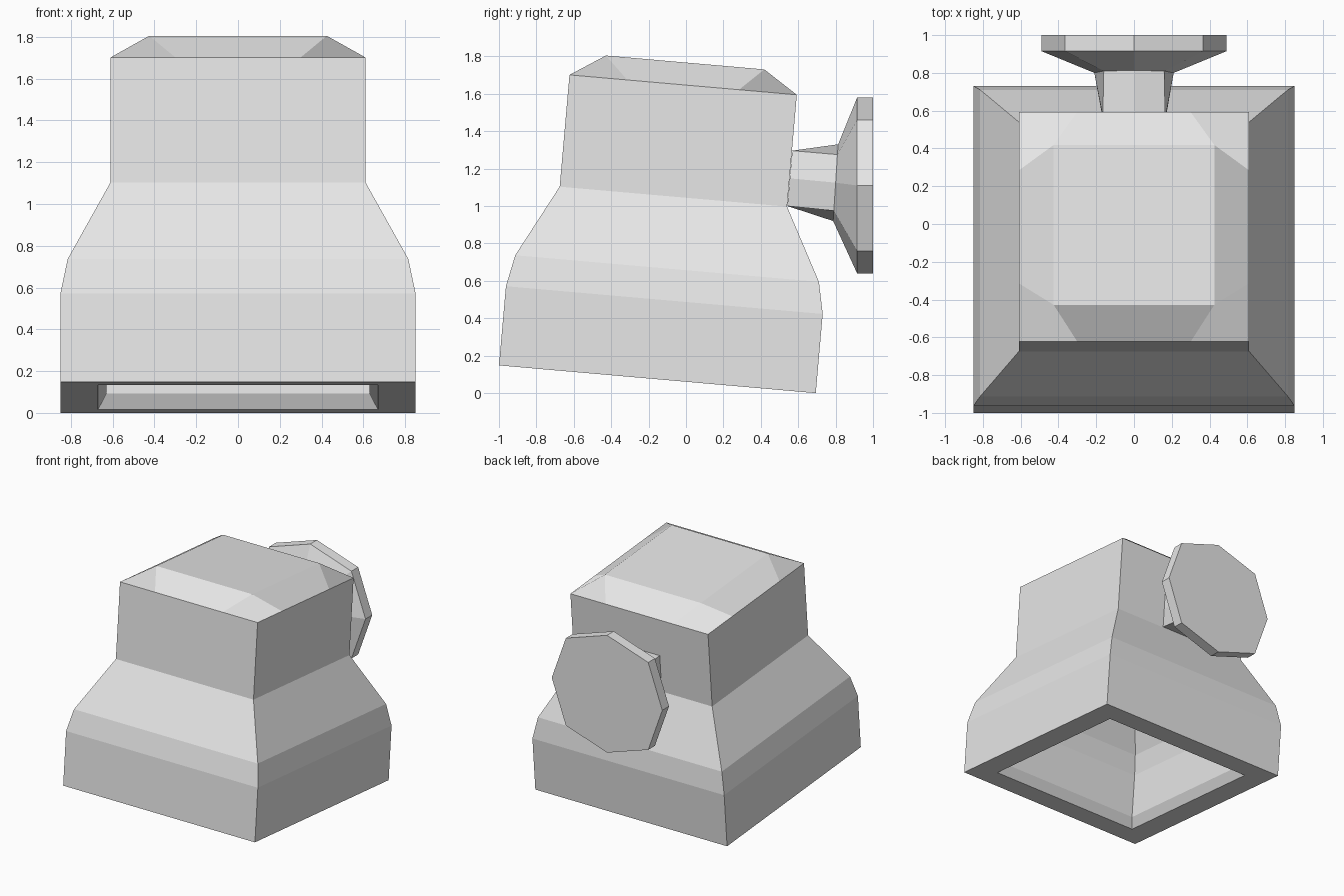
import bpy, bmesh, math
from mathutils import Matrix

cube = bpy.data.objects.get("Cube")
if cube:
    bpy.data.objects.remove(cube, do_unlink=True)

grey = bpy.data.materials.new("light grey")
grey.use_nodes = True
grey.diffuse_color = (0.8, 0.8, 0.8, 1)
grey.node_tree.nodes["Principled BSDF"].inputs["Base Color"].default_value = (0.8, 0.8, 0.8, 1)


def finish(bm, name):
    mesh = bpy.data.meshes.new(name)
    bm.to_mesh(mesh)
    bm.free()
    mesh.materials.append(grey)
    obj = bpy.data.objects.new(name, mesh)
    bpy.context.collection.objects.link(obj)
    return obj


def bridge(bm, a, b):
    n = len(a)
    for i in range(n):
        bm.faces.new((a[i], a[(i + 1) % n], b[(i + 1) % n], b[i]))


CORNERS = ((-1, -1), (1, -1), (1, 1), (-1, 1))

# Hollow square body: half width and height, from inner ceiling down, round the rim and up
profile = [(0.42, 1.42), (0.42, 0.98), (0.60, 0.58), (0.63, 0.43), (0.63, 0.075), (0.67, 0),
           (0.85, 0), (0.85, 0.425), (0.815, 0.594), (0.61, 0.98), (0.61, 1.58)]
bm = bmesh.new()
rings = [[bm.verts.new((sx * w, sy * w, z)) for sx, sy in CORNERS] for w, z in profile]
for a, b in zip(rings, rings[1:]):
    bridge(bm, a, b)
bm.faces.new(rings[0][::-1])

# Faceted cap: four sloping sides joined by folded corner faces
top = [bm.verts.new((sx * 0.425, sy * 0.425, 1.7)) for sx, sy in CORNERS]
bm.faces.new(top)
sides = []
for i in range(4):
    a, b = rings[-1][i], rings[-1][(i + 1) % 4]
    inset = 0.31 / 1.22
    p = bm.verts.new(a.co.lerp(b.co, inset))
    q = bm.verts.new(b.co.lerp(a.co, inset))
    bm.faces.new((p, q, top[(i + 1) % 4], top[i]))
    sides.append((p, q))
for i in range(4):
    bm.faces.new((rings[-1][i], sides[i][0], top[i], sides[i - 1][1]))
body = finish(bm, "body")
body.matrix_world = Matrix.Translation((0, -0.153, 0.074)) @ Matrix.Rotation(math.radians(-5), 4, "X")

# Rear knob: square stem flaring into an octagonal disc
# y, z, axis radius in x and z, diagonal offset in x and z, lean
sections = [(0.555, 1.148, 0.165, 0.148, 0.165, 0.148, 0.087),
            (0.80, 1.125, 0.21, 0.205, 0.16, 0.15, 0.065),
            (0.915, 1.11, 0.49, 0.47, 0.365, 0.35, 0),
            (1.0, 1.11, 0.49, 0.47, 0.365, 0.35, 0)]
bm = bmesh.new()
rings = []
for y, z, ax, az, dx, dz, lean in sections:
    outline = [(ax, 0), (dx, dz), (0, az), (-dx, dz), (-ax, 0), (-dx, -dz), (0, -az), (dx, -dz)]
    rings.append([bm.verts.new((px, y + pz * lean, z + pz)) for px, pz in outline])
for a, b in zip(rings, rings[1:]):
    bridge(bm, a, b)
bm.faces.new(rings[-1])
bmesh.ops.recalc_face_normals(bm, faces=bm.faces)
finish(bm, "rear_knob")
